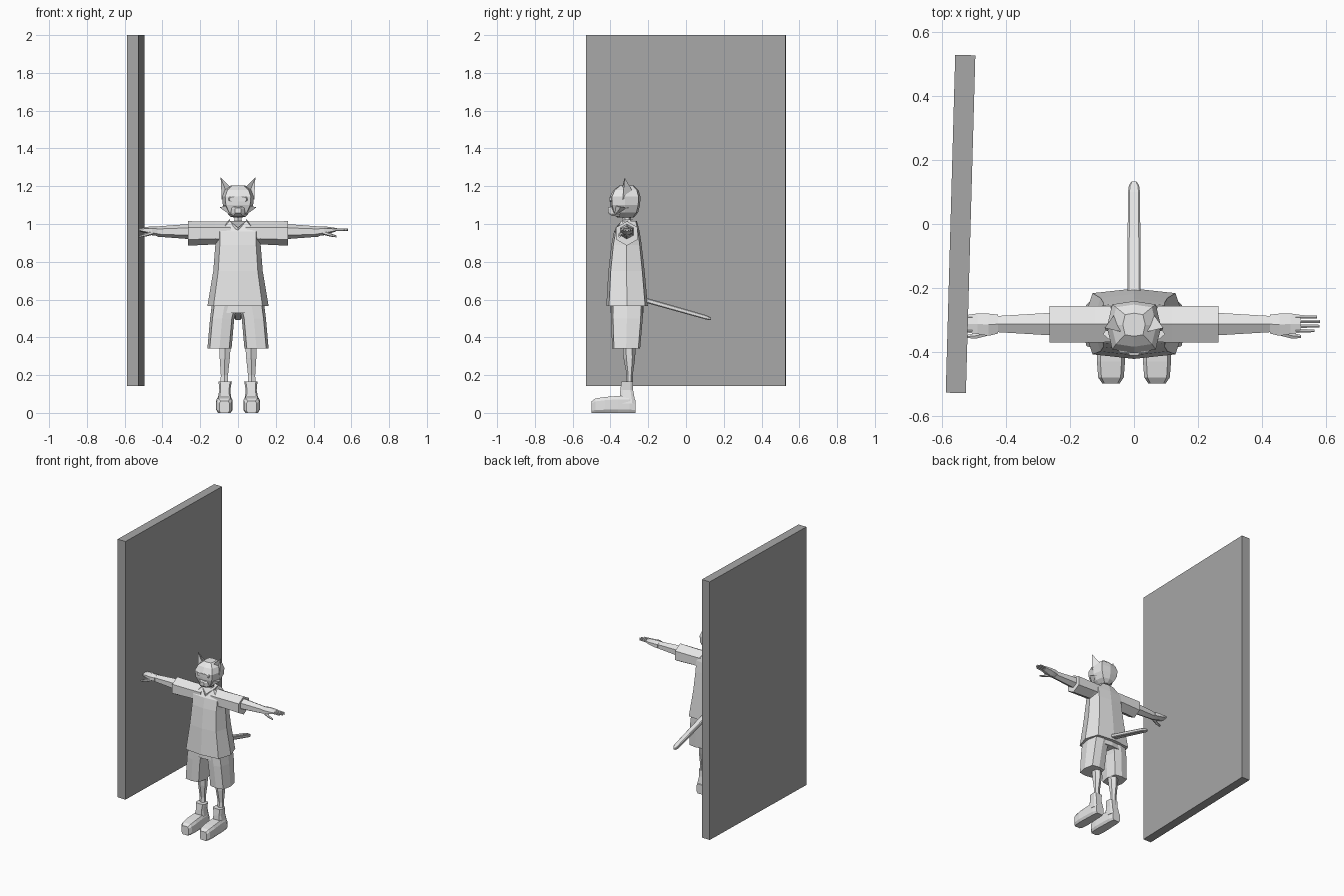
import bpy, bmesh
from math import cos, sin, tau
from mathutils import Vector

cube = bpy.data.objects.get("Cube")
if cube:
    bpy.data.objects.remove(cube)


def material(name, v):
    m = bpy.data.materials.new(name)
    m.use_nodes = True
    m.diffuse_color = (v, v, v, 1)
    m.node_tree.nodes["Principled BSDF"].inputs["Base Color"].default_value = (v, v, v, 1)
    return m


light = material("light grey", 0.8)
dark = material("mid grey", 0.39)
OCT = [(0, -1), (.8, -.87), (1, 0), (.8, .87), (0, 1), (-.8, .87), (-1, 0), (-.8, -.87)]
BOX = [(-.75, -1), (.75, -1), (1, -.6), (1, .6), (.75, 1), (-.75, 1), (-1, .6), (-1, -.6)]
HEX = [(sin(i * tau / 6), cos(i * tau / 6)) for i in range(6)]


def finish(name, bm, mat=light):
    bmesh.ops.recalc_face_normals(bm, faces=bm.faces)
    mesh = bpy.data.meshes.new(name)
    bm.to_mesh(mesh)
    bm.free()
    mesh.materials.append(mat)
    ob = bpy.data.objects.new(name, mesh)
    bpy.context.collection.objects.link(ob)
    return ob


def loft(name, rings, side=1):
    """Skin a list of point rings and cap both ends."""
    bm = bmesh.new()
    vs = [[bm.verts.new((p[0] * side, p[1], p[2])) for p in r] for r in rings]
    n = len(vs[0])
    for a, b in zip(vs, vs[1:]):
        for i in range(n):
            j = (i + 1) % n
            bm.faces.new((a[i], a[j], b[j], b[i]))
    bm.faces.new(vs[0])
    bm.faces.new(vs[-1])
    return finish(name, bm)


def zring(x, y, z, rx, ry, shape=OCT):
    return [(x + u * rx, y + v * ry, z) for u, v in shape]


def xring(x, y, z, ry, rz, shape=HEX):
    return [(x, y + u * ry, z + v * rz) for u, v in shape]


def yring(x, y, z, rx, rz, shape=BOX):
    return [(x + u * rx, y, z + v * rz) for u, v in shape]


def poly(name, points, faces, side=1):
    bm = bmesh.new()
    vs = [bm.verts.new((x * side, y, z)) for x, y, z in points]
    for f in faces:
        bm.faces.new([vs[i] for i in f])
    return finish(name, bm)


# Tall slab beside the figure, slightly turned
bm = bmesh.new()
bmesh.ops.create_cube(bm, size=1)
bmesh.ops.scale(bm, vec=(.063, 1.057, 1.857), verts=bm.verts)
slab = finish("tall_panel", bm, dark)
slab.location = (-.5425, 0, 1.0715)
slab.rotation_euler.z = -.028

# Shirt body, dipping at the front of the neck
top = zring(0, -.305, 1.015, .055, .045)
top[0] = (0, -.36, .975)
loft("shirt", [
    zring(0, -.312, .565, .162, .11),
    zring(0, -.315, .75, .131, .096),
    zring(0, -.315, .89, .12, .08),
    zring(0, -.313, .96, .12, .068),
    top,
])
loft("neck", [zring(0, -.31, .96, .024, .022, HEX), zring(0, -.315, 1.07, .022, .022, HEX)])

# Head and snout
loft("head", [
    zring(0, -.32, 1.035, .025, .045),
    zring(0, -.322, 1.06, .058, .068),
    zring(0, -.322, 1.1, .08, .079),
    zring(0, -.322, 1.145, .085, .081),
    zring(0, -.318, 1.18, .07, .066),
    zring(0, -.315, 1.205, .035, .036),
])
loft("snout", [
    yring(0, -.35, 1.072, .052, .034),
    yring(0, -.395, 1.068, .032, .024),
    yring(0, -.412, 1.072, .016, .014),
])
loft("brow", [
    yring(0, -.37, 1.14, .06, .02),
    yring(0, -.404, 1.13, .045, .012),
])

# Tail, a flattened rod with a rounded tip
loft("tail", [yring(0, y, z, w, h) for y, z, w, h in (
    (-.25, .607, .021, .014), (.1, .508, .019, .012),
    (.12, .502, .016, .01), (.133, .498, .008, .006))])

# Shorts: shared waist plus two flared legs
loft("shorts_waist", [zring(0, -.312, .53, .135, .088),
                      zring(0, -.312, .6, .13, .085)])

for s, tag in ((1, "left"), (-1, "right")):
    # Ear with a hollow front
    poly(tag + "_ear", [
        (.092, -.325, 1.246), (.028, -.34, 1.185), (.086, -.335, 1.13),
        (.055, -.275, 1.16), (.066, -.318, 1.18)],
        [(0, 1, 4), (0, 4, 2), (1, 2, 4), (0, 3, 1), (0, 2, 3), (1, 3, 2)], s)
    # Cheek fur tuft
    poly(tag + "_cheek_tuft", [
        (.097, -.345, 1.088), (.05, -.385, 1.1), (.045, -.375, 1.05), (.06, -.29, 1.085)],
        [(0, 1, 2), (0, 3, 1), (0, 2, 3), (1, 3, 2)], s)
    # Raised collar edge
    poly(tag + "_collar", [
        (0, -.374, .98), (.05, -.335, 1.022), (.04, -.275, 1.025), (.055, -.335, 1.0), (0, -.37, .965)],
        [(0, 1, 3, 4), (1, 2, 3)], s)

    # Sleeve, arm and hand
    loft(tag + "_sleeve", [xring(.04, -.313, .95, .065, .065),
                           xring(.12, -.313, .952, .066, .06),
                           xring(.265, -.313, .95, .066, .065)], s)
    loft(tag + "_arm", [xring(.24, -.313, .96, .042, .041),
                        xring(.43, -.313, .96, .029, .027)], s)
    loft(tag + "_hand", [xring(.425, -.313, .962, .034, .025),
                         xring(.455, -.315, .964, .04, .024),
                         xring(.49, -.312, .967, .037, .016),
                         xring(.52, -.312, .97, .032, .009)], s)
    for i, tip in enumerate((.565, .58, .582, .572)):
        y = -.334 + i * .0145
        loft(f"{tag}_finger_{i + 1}", [xring(.505, y, .97, .0065, .008),
                                       xring(tip, y, .97, .005, .006)], s)
    loft(tag + "_thumb", [xring(.45, -.335, .955, .014, .012),
                          xring(.49, -.349, .942, .01, .009),
                          xring(.522, -.352, .934, .006, .005)], s)

    # Shorts leg
    loft(tag + "_shorts_leg", [zring(.098, -.317, .34, .064, .074),
                               zring(.084, -.313, .5, .064, .084),
                               zring(.071, -.312, .57, .068, .085)], s)
    # Lower leg
    loft(tag + "_leg", [zring(.072, -.3, .13, .024, .02, HEX),
                        zring(.072, -.298, .2, .022, .016, HEX),
                        zring(.07, -.3, .29, .031, .031, HEX),
                        zring(.068, -.303, .4, .037, .036, HEX)], s)
    # Boot shaft with flared cuff
    loft(tag + "_boot_shaft", [zring(.072, -.31, .05, .04, .043, BOX),
                               zring(.07, -.314, .12, .029, .034, BOX),
                               zring(.068, -.312, .165, .035, .03, BOX)], s)
    # Shoe, lofted from heel to toe
    loft(tag + "_shoe", [yring(.072, y, h, w, h) for y, w, h in (
        (-.267, .031, .034), (-.3, .038, .045), (-.36, .041, .045),
        (-.43, .044, .042), (-.48, .04, .038), (-.499, .027, .031))], s)
